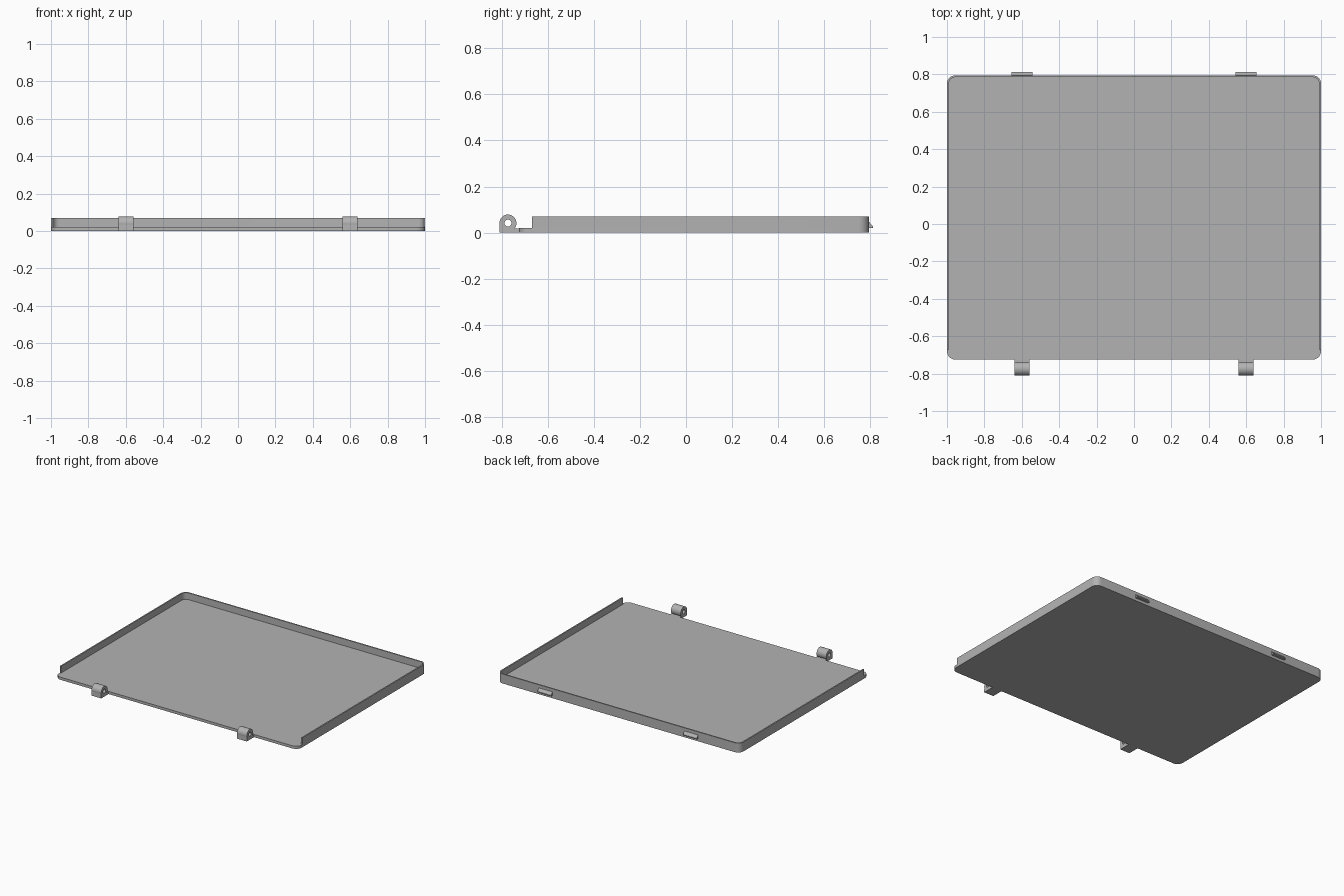
import bpy, bmesh, math

if "Cube" in bpy.data.objects:
    bpy.data.objects.remove(bpy.data.objects["Cube"])

grey = bpy.data.materials.new("mid grey")
grey.diffuse_color = (0.45, 0.45, 0.45, 1)
grey.use_nodes = True
grey.node_tree.nodes["Principled BSDF"].inputs["Base Color"].default_value = grey.diffuse_color

X, Y0, Y1, R = 1.0, -0.725, 0.795, 0.045   # tray outline
FLOOR, TOP, WALL, CUT = 0.02, 0.07, 0.010, -0.67


def arc(cx, cy, r, a0, a1, n):
    return [(cx + r * math.cos(math.radians(a0 + (a1 - a0) * i / n)),
             cy + r * math.sin(math.radians(a0 + (a1 - a0) * i / n))) for i in range(n + 1)]


def finish(bm, name):
    bmesh.ops.recalc_face_normals(bm, faces=bm.faces)
    me = bpy.data.meshes.new(name)
    bm.to_mesh(me)
    bm.free()
    ob = bpy.data.objects.new(name, me)
    bpy.context.collection.objects.link(ob)
    me.materials.append(grey)
    bpy.ops.object.select_all(action='DESELECT')
    ob.select_set(True)
    bpy.context.view_layer.objects.active = ob
    bpy.ops.object.shade_smooth_by_angle(angle=math.radians(30))
    return ob


def prism(name, pts, to3d, lo, hi):
    """Extrude a closed 2D profile from lo to hi."""
    bm = bmesh.new()
    f = bm.faces.new([bm.verts.new(to3d(p, lo)) for p in pts])
    ext = bmesh.ops.extrude_face_region(bm, geom=[f])
    verts = [v for v in ext['geom'] if isinstance(v, bmesh.types.BMVert)]
    offset = [b - a for a, b in zip(to3d((0, 0), lo), to3d((0, 0), hi))]
    bmesh.ops.translate(bm, verts=verts, vec=offset)
    return finish(bm, name)


def up(p, h):
    return (p[0], p[1], h)


def across(p, h):
    return (h, p[0], p[1])


# Floor plate with rounded corners
plate = (arc(X - R, Y1 - R, R, 0, 90, 8) + arc(-X + R, Y1 - R, R, 90, 180, 8)
         + arc(-X + R, Y0 + R, R, 180, 270, 8) + arc(X - R, Y0 + R, R, 270, 360, 8))
prism("floor_plate", plate, up, 0, FLOOR)

# Rim around the sides and back, open at the front
outer = [(X, CUT)] + arc(X - R, Y1 - R, R, 0, 90, 8) + arc(-X + R, Y1 - R, R, 90, 180, 8) + [(-X, CUT)]
r = R - WALL
inner = ([(X - WALL, CUT)] + arc(X - R, Y1 - R, r, 0, 90, 8)
         + arc(-X + R, Y1 - R, r, 90, 180, 8) + [(-X + WALL, CUT)])
prism("rim", outer + inner[::-1], up, FLOOR, TOP)

# Hinge knuckles (with pin hole), their feet, and the rear snap catches
HY, HZ, HR, PIN = -0.774, 0.041, 0.037, 0.015
for side, s in (("left", -1), ("right", 1)):
    x0, x1 = s * 0.6 - 0.04, s * 0.6 + 0.04
    bm = bmesh.new()
    n = 32
    rings = [[bm.verts.new((x, y, z)) for y, z in arc(HY, HZ, rad, 0, 360, n)[:-1]]
             for x, rad in ((x0, HR), (x1, HR), (x1, PIN), (x0, PIN))]
    for k in range(4):
        a, b = rings[k], rings[(k + 1) % 4]
        for i in range(n):
            j = (i + 1) % n
            bm.faces.new((a[i], a[j], b[j], b[i]))
    finish(bm, side + "_hinge_knuckle")

    curve = arc(HY, HZ, HR - 0.001, 180, 320, 14)
    foot = [(HY - HR, 0)] + curve + [(-0.735, FLOOR - 0.002), (-0.72, FLOOR - 0.002), (-0.72, 0)]
    prism(side + "_hinge_foot", foot, across, x0, x1)

    catch = [(Y1 - 0.004, 0.02), (0.812, 0.02), (0.812, 0.027), (Y1, 0.047), (Y1 - 0.004, 0.047)]
    prism(side + "_catch", catch, across, s * 0.6 - 0.056, s * 0.6 + 0.056)
